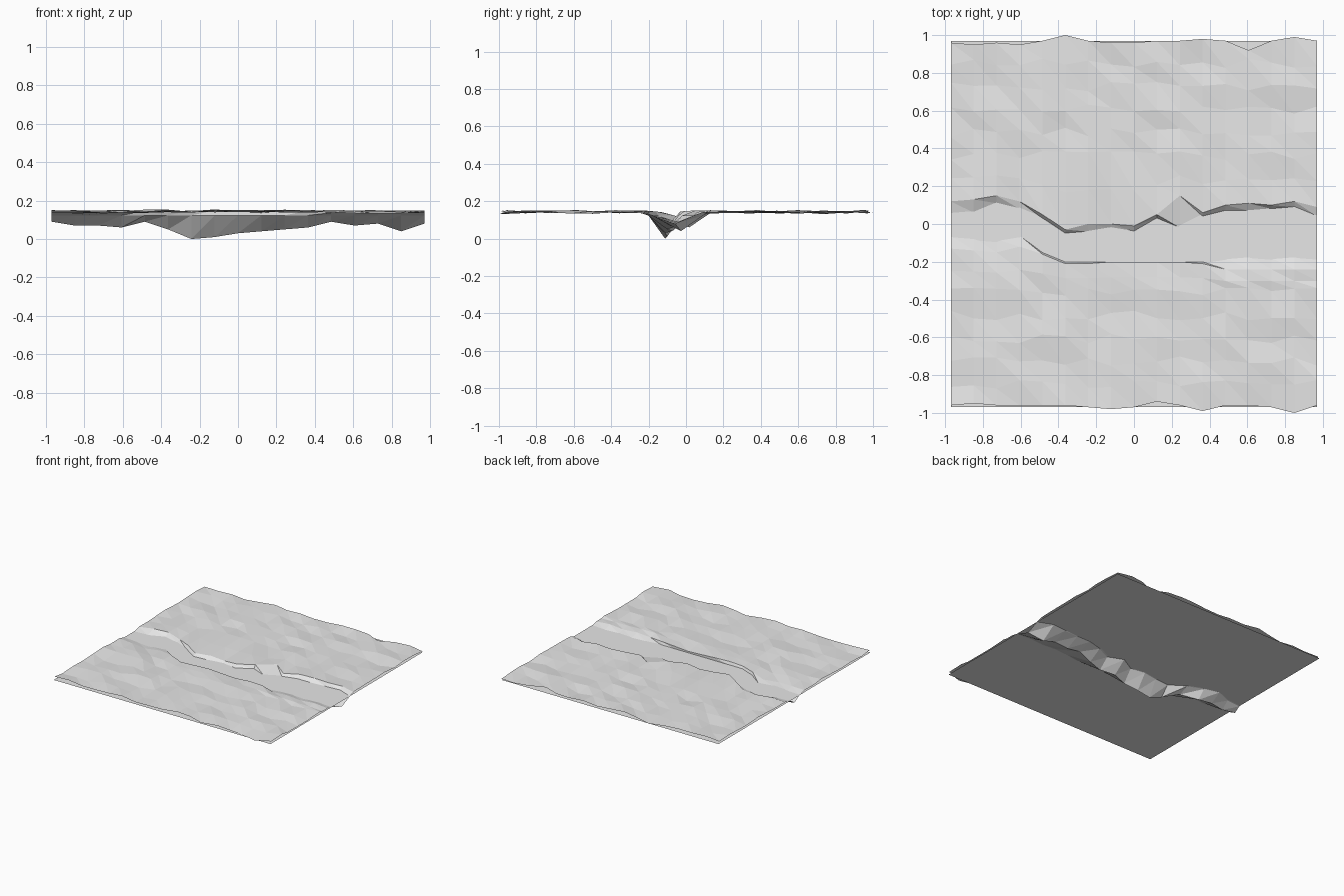
import bpy
import random
from mathutils import Vector, noise

cube = bpy.data.objects.get("Cube")
if cube:
    bpy.data.objects.remove(cube, do_unlink=True)

random.seed(4)
HALF = 0.97
COLUMNS = 17
WATER_LEVEL = 0.125


def make_material(name, colour):
    material = bpy.data.materials.new(name)
    material.use_nodes = True
    material.diffuse_color = colour
    material.node_tree.nodes["Principled BSDF"].inputs["Base Color"].default_value = colour
    return material


def make_object(name, vertices, faces, material):
    mesh = bpy.data.meshes.new(name)
    mesh.from_pydata(vertices, [], faces)
    mesh.materials.append(material)
    mesh.update()
    result = bpy.data.objects.new(name, mesh)
    bpy.context.collection.objects.link(result)
    return result


def hundredths(values):
    return [value / 100 for value in values]


def ground_height(x, y):
    # gently rolling ground that always stays above the water sheet
    roll = noise.noise(Vector((x * 3.5, y * 8, 0.3)))
    height = 0.143 + 0.012 * roll + random.uniform(-0.006, 0.006)
    return min(max(height, WATER_LEVEL + 0.004), 0.157)


grey = make_material("pale grey", (0.8, 0.8, 0.8, 1))
columns = [-HALF + 2 * HALF * i / (COLUMNS - 1) for i in range(COLUMNS)]

# River outline, one value per column from right bank end to left bank end
near_lip = hundredths([-13, -14, -15, -12, -16, -21, -21, -20, -20,
                       -20, -20, -21, -24, -24, -24, -24, -24])
near_foot = hundredths([-6, -7, -8, -6, -15, -20, -20, -20, -20,
                        -20, -20, -20, -18, -17, -18, -17, -18])
far_foot = hundredths([5, 6, 11, 8, 3, -5, -4, -2, -4,
                       3, -2, 4, 7, 7, 8, 9, 4])
far_lip = hundredths([12, 13, 15, 12, 5, -3, 0, 0, -1,
                      5, 15, 6, 10, 11, 10, 12, 9])
bed_height = hundredths([9, 7, 7, 6, 9, 5, 0, 1, 3,
                         4, 5, 6, 9, 7, 8, 4, 8])

# Wavy outer borders
back_edge = hundredths([96, 95, 96, 95, 97, 100, 97, 96, 96,
                        97, 97, 98, 97, 92, 97, 99, 97])
front_edge = hundredths([-96, -95, -96, -96, -96, -96, -97, -98, -97,
                         -94, -96, -99, -96, -96, -97, -100, -96])


def jittered_row(base):
    row = []
    for x in columns:
        y = base + random.uniform(-0.026, 0.026)
        row.append((x, y, ground_height(x, y)))
    return row


def ground_row(ys):
    return [(x, y, ground_height(x, y)) for x, y in zip(columns, ys)]


def shore_row(ys):
    return [(x, y, WATER_LEVEL - 0.002) for x, y in zip(columns, ys)]


def blend(first, second, factor):
    return [a + (b - a) * factor for a, b in zip(first, second)]


step = 2 * HALF / (COLUMNS - 1)
inner = [HALF - step * k for k in range(1, 6)]
near_ground = [jittered_row(-y) for y in inner]
far_ground = [jittered_row(y) for y in reversed(inner)]

# Rows run from the front border, across the river bed, to the back border
rows = [ground_row(front_edge)]
rows += near_ground
rows.append(ground_row(blend([-inner[-1]] * COLUMNS, near_lip, 0.5)))
rows.append(ground_row(near_lip))
rows.append(shore_row(near_foot))
rows.append([(x, y, z) for x, y, z in
             zip(columns, blend(near_foot, far_foot, 0.55), bed_height)])
rows.append(shore_row(far_foot))
rows.append(ground_row(far_lip))
rows.append(ground_row(blend(far_lip, [inner[-1]] * COLUMNS, 0.5)))
rows += far_ground
rows.append(ground_row(back_edge))

# Flat-faced triangulated ground
faces = []
for r in range(len(rows) - 1):
    for c in range(COLUMNS - 1):
        a = r * COLUMNS + c
        b, d = a + 1, a + COLUMNS
        e = d + 1
        faces += [(a, b, d), (b, e, d)]
make_object("terrain", [point for row in rows for point in row], faces, grey)

# Flat water sheet under the ground, open to view along the river
corners = [(-HALF, -HALF), (HALF, -HALF), (HALF, HALF), (-HALF, HALF)]
make_object("water_sheet", [(x, y, WATER_LEVEL) for x, y in corners],
            [(0, 1, 2, 3)], grey)
